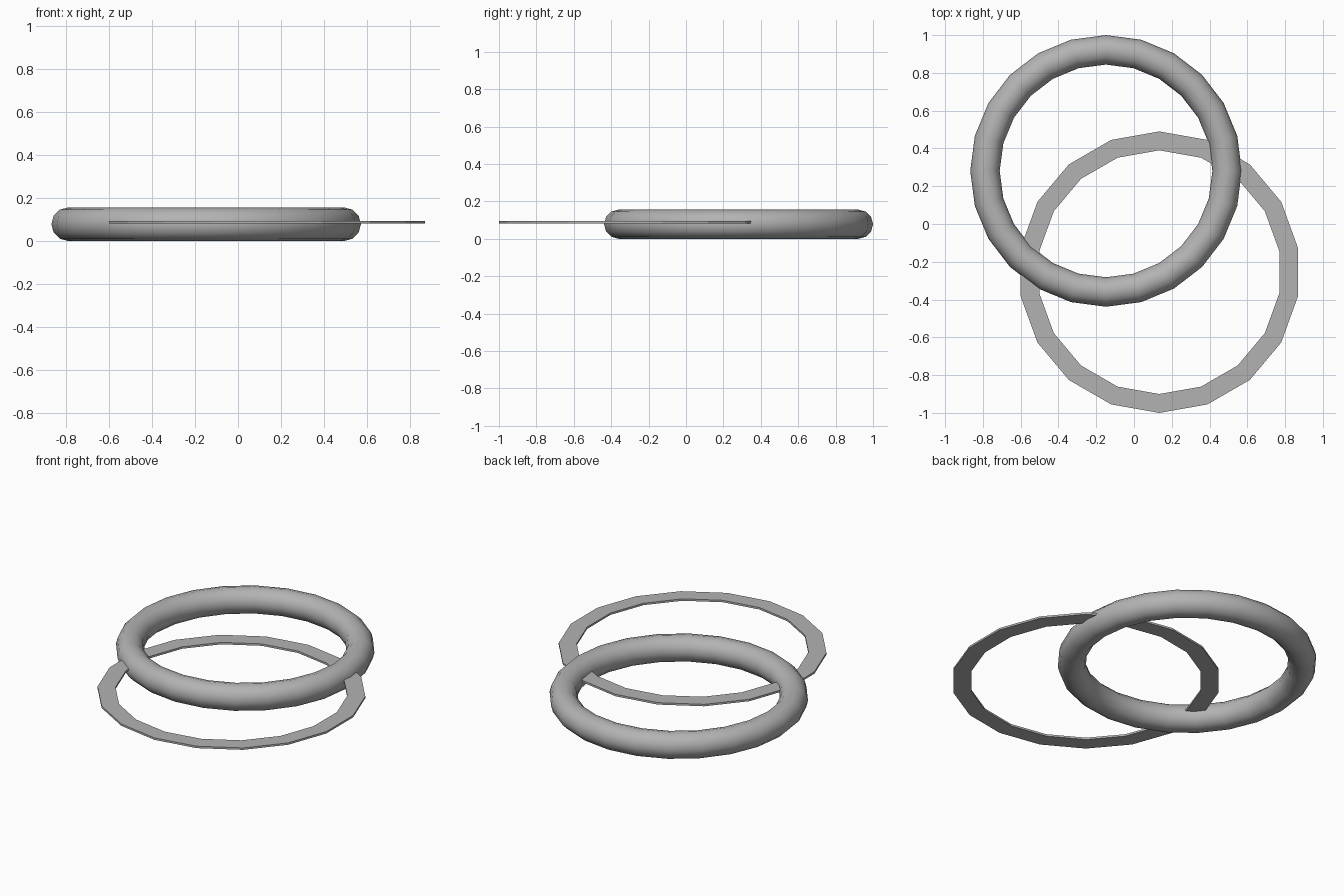
import bpy, bmesh, math

if "Cube" in bpy.data.objects:
    bpy.data.objects.remove(bpy.data.objects["Cube"])

# Mid grey shared by both rings
grey = bpy.data.materials.new("mid_grey")
grey.diffuse_color = (0.45, 0.45, 0.45, 1)
grey.use_nodes = True
grey.node_tree.nodes["Principled BSDF"].inputs["Base Color"].default_value = grey.diffuse_color

# Round ring, smooth shaded
bpy.ops.mesh.primitive_torus_add(
    location=(-0.148, 0.281, 0.078), major_segments=24, minor_segments=12,
    major_radius=0.641, minor_radius=0.078)
round_ring = bpy.context.object
round_ring.name = "round_ring"
round_ring.data.materials.append(grey)
bpy.ops.object.shade_smooth()

# Flat 18-sided ring, thin washer swept from a rectangular section
SIDES, INNER, OUTER, HALF = 18, 0.645, 0.745, 0.006
section = [(INNER, -HALF), (OUTER, -HALF), (OUTER, HALF), (INNER, HALF)]
bm = bmesh.new()
loops = []
for i in range(SIDES):
    a = math.pi / 2 + 2 * math.pi * i / SIDES
    loops.append([bm.verts.new((r * math.cos(a), r * math.sin(a), z)) for r, z in section])
for i in range(SIDES):
    p, q = loops[i], loops[(i + 1) % SIDES]
    for k in range(4):
        m = (k + 1) % 4
        bm.faces.new((p[k], p[m], q[m], q[k]))
bmesh.ops.recalc_face_normals(bm, faces=bm.faces)
mesh = bpy.data.meshes.new("flat_ring")
bm.to_mesh(mesh)
bm.free()
mesh.materials.append(grey)
flat_ring = bpy.data.objects.new("flat_ring", mesh)
flat_ring.location = (0.134, -0.255, 0.088)
bpy.context.collection.objects.link(flat_ring)
